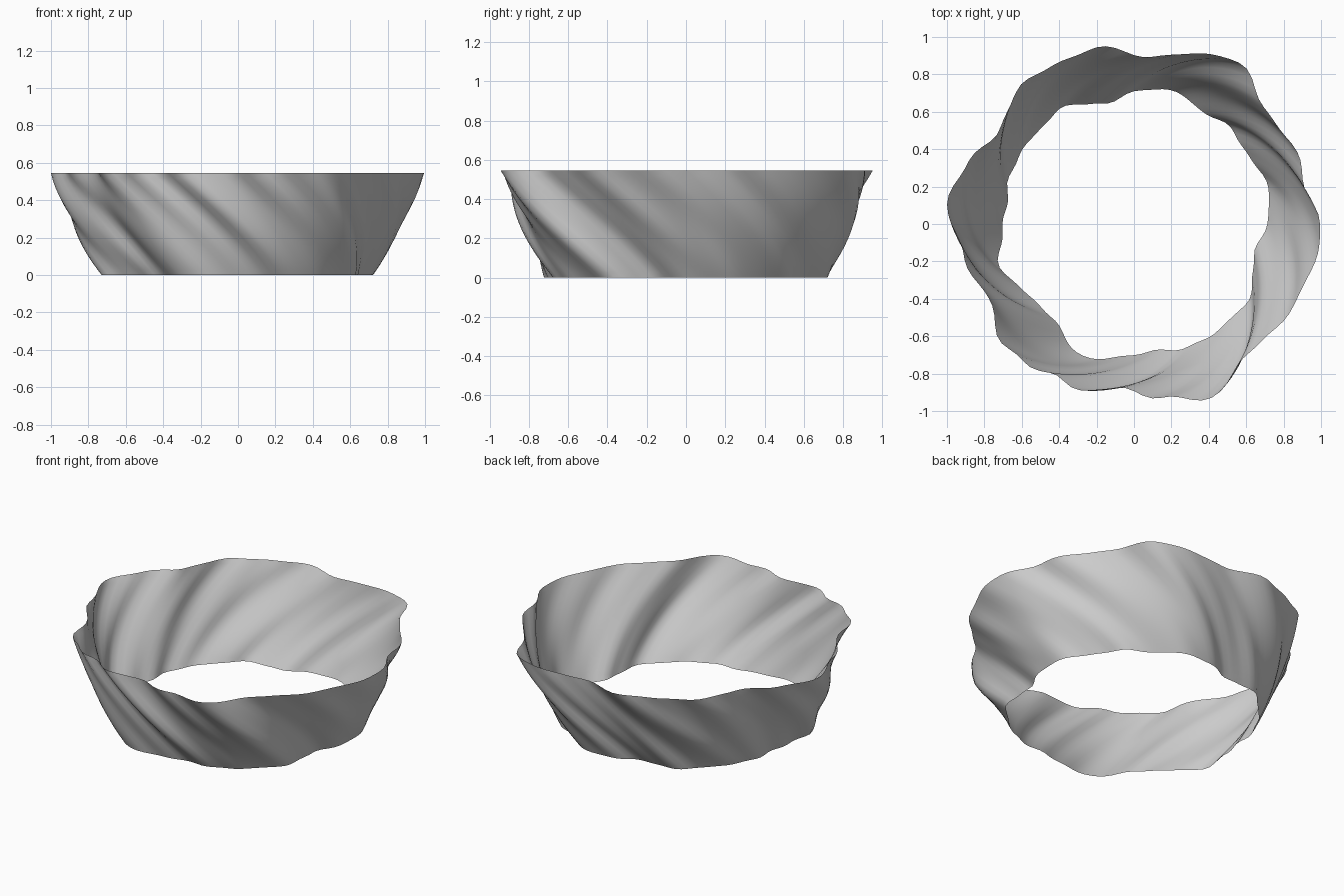
import bpy, bmesh
from math import cos, sin, radians, atan2, hypot, pi

if "Cube" in bpy.data.objects:
    bpy.data.objects.remove(bpy.data.objects["Cube"])

HEIGHT, TWIST, SEGS, RINGS, WAVES = 0.545, radians(36), 120, 20, 30

# rim outlines as (angle in degrees, radius)
TOP = [(1, 1.0), (14, .927), (22, .962), (43, .934), (55, 1.04), (66, 1.0), (76, .935),
       (88, .89), (93, .926), (100, .971), (115, .954), (129, .966), (149, .872),
       (154.5, .93), (171, 1.006), (176.5, 1.002), (188, .924), (194, .929), (209, .867),
       (220, .955), (235, .945), (244, .904), (250, .947), (264, .885), (267, .871),
       (275, .94), (281, .937), (290, 1.005), (296, 1.024), (308, .927), (329, .961),
       (350, .999)]
BOTTOM = [(8, .73), (17, .75), (34, .711), (47, .736), (56, .70), (66, .723), (73, .748),
          (82, .728), (92, .706), (100, .658), (121, .739), (145, .72), (163, .717),
          (168, .682), (177, .70), (189, .716), (196, .767), (204, .723), (215, .676),
          (234, .674), (243, .748), (253, .76), (273.5, .696), (281, .681), (289, .718),
          (305, .73), (327, .743), (349, .659), (358, .711)]


def radius(profile, angle):
    """Periodic straight-chord interpolation of a rim outline."""
    angle %= 360
    loop = [(profile[-1][0] - 360, profile[-1][1])] + profile
    loop.append((profile[0][0] + 360, profile[0][1]))
    for (a0, r0), (a1, r1) in zip(loop, loop[1:]):
        if a0 <= angle <= a1:
            f, g = radians(angle - a0), radians(a1 - angle)
            return r0 * r1 * sin(f + g) / (r0 * sin(f) + r1 * sin(g))


def waves(profile):
    """Split an outline into (amplitude, phase) waves."""
    rs = [radius(profile, i) for i in range(360)]
    out = [(sum(rs) / 360, 0)]
    for n in range(1, WAVES):
        c = sum(r * cos(n * radians(i)) for i, r in enumerate(rs)) / 180
        s = sum(r * sin(n * radians(i)) for i, r in enumerate(rs)) / 180
        out.append((hypot(c, s), atan2(s, c)))
    return out


# each wave winds by about TWIST from the bottom rim to the top rim
spectrum = []
for n, ((a0, p0), (a1, p1)) in enumerate(zip(waves(BOTTOM), waves(TOP))):
    want = p0 - n * TWIST
    p1 += 2 * pi * round((want - p1) / (2 * pi))
    spectrum.append((n, a0, p0, a1, p1))

# flaring thin band swept through the winding waves
bm = bmesh.new()
rings = []
for j in range(RINGS + 1):
    t = j / RINGS
    now = [(n, a0 + (a1 - a0) * t, p0 + (p1 - p0) * t) for n, a0, p0, a1, p1 in spectrum]
    ring = []
    for i in range(SEGS):
        a = 2 * pi * i / SEGS - TWIST * t
        r = sum(amp * cos(n * a - ph) for n, amp, ph in now) + 0.06 * t * (1 - t)
        ring.append(bm.verts.new((r * cos(a), r * sin(a), HEIGHT * t)))
    rings.append(ring)
for lower, upper in zip(rings, rings[1:]):
    for i in range(SEGS):
        k = (i + 1) % SEGS
        bm.faces.new((lower[i], lower[k], upper[k], upper[i]))
for f in bm.faces:
    f.smooth = True

mesh = bpy.data.meshes.new("twisted_band")
bm.to_mesh(mesh)
bm.free()
band = bpy.data.objects.new("twisted_band", mesh)
bpy.context.collection.objects.link(band)
